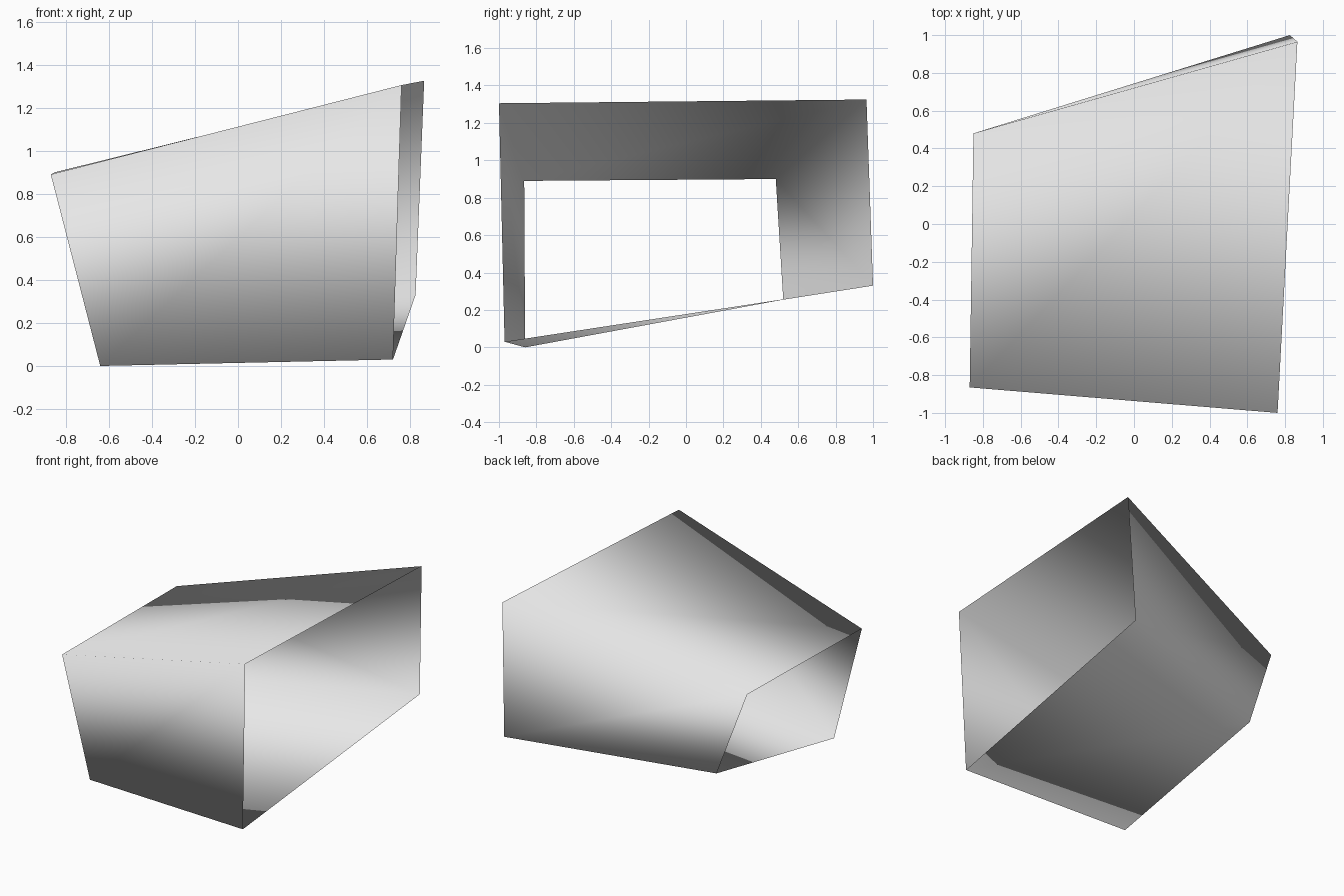
import bpy
import bmesh

cube = bpy.data.objects.get("Cube")
if cube:
    bpy.data.objects.remove(cube, do_unlink=True)

# One plain grey material
grey = bpy.data.materials.new("light grey")
grey.use_nodes = True
colour = (0.8, 0.8, 0.8, 1.0)
grey.diffuse_color = colour
grey.node_tree.nodes["Principled BSDF"].inputs["Base Color"].default_value = colour

# Open end rims: front top, back top, back bottom, front bottom
small_rim = [(-0.87, -0.865, 0.89), (-0.85, 0.48, 0.90),
             (-0.62, 0.52, 0.255), (-0.64, -0.86, 0.0)]
large_rim = [(0.76, -1.0, 1.305), (0.865, 0.965, 1.325),
             (0.825, 1.0, 0.33), (0.72, -0.97, 0.03)]

# Skewed four-sided sleeve, open at both ends
bm = bmesh.new()
left = [bm.verts.new(p) for p in small_rim]
right = [bm.verts.new(p) for p in large_rim]
for i in range(4):
    j = (i + 1) % 4
    face = bm.faces.new((left[i], right[i], right[j], left[j]))
    face.smooth = True

mesh = bpy.data.meshes.new("open_sleeve")
bm.to_mesh(mesh)
bm.free()
mesh.materials.append(grey)
sleeve = bpy.data.objects.new("open_sleeve", mesh)
bpy.context.collection.objects.link(sleeve)
